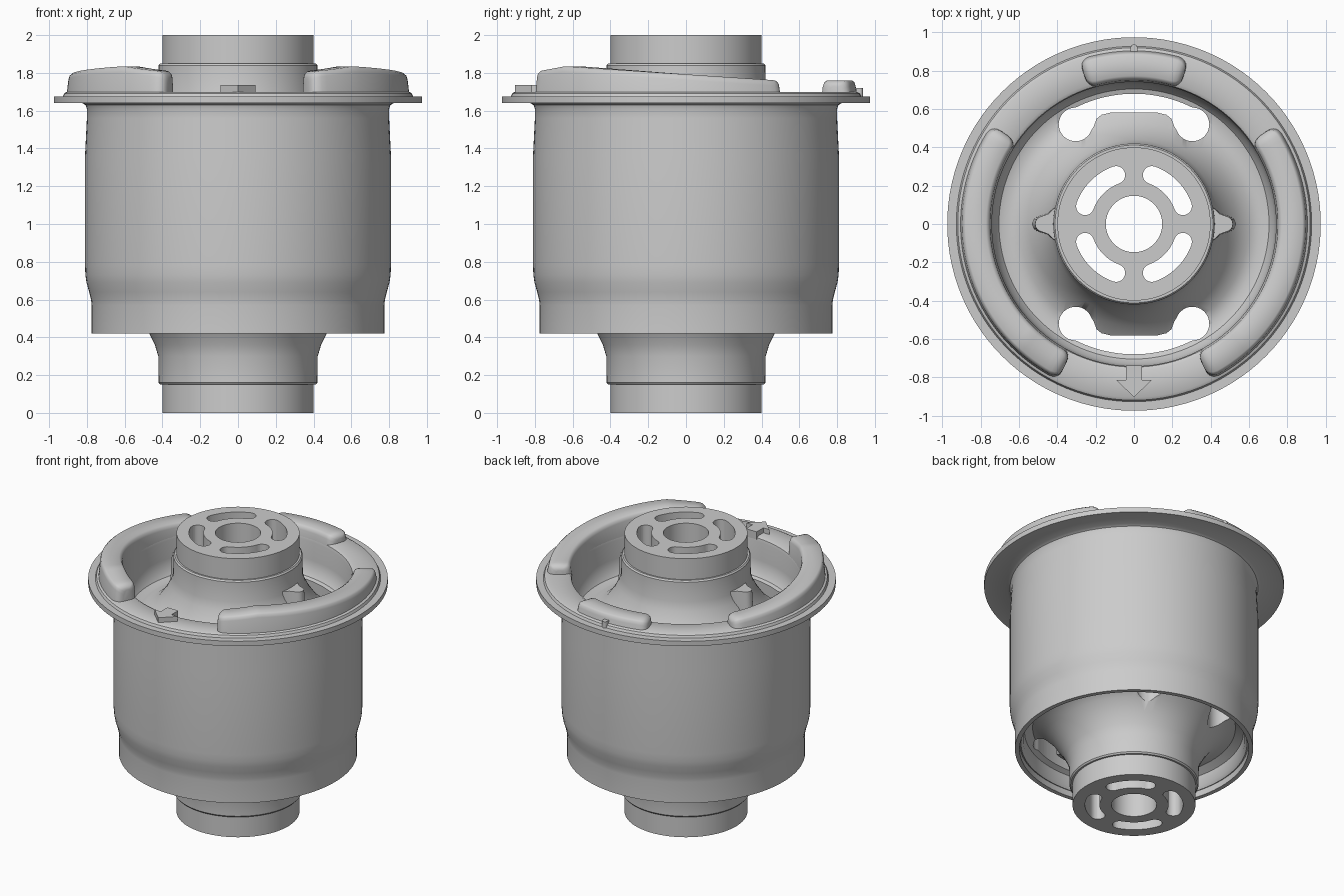
import bpy, bmesh
from math import sin, cos, pi, radians, sqrt

if "Cube" in bpy.data.objects:
    bpy.data.objects.remove(bpy.data.objects["Cube"])

SEG = 112


def finish(name, bm):
    """Turn a bmesh into a named object with outward normals."""
    bmesh.ops.remove_doubles(bm, verts=bm.verts, dist=1e-5)
    bmesh.ops.recalc_face_normals(bm, faces=bm.faces)
    me = bpy.data.meshes.new(name)
    bm.to_mesh(me)
    bm.free()
    ob = bpy.data.objects.new(name, me)
    bpy.context.collection.objects.link(ob)
    return ob


def smooth(ob, angle=35):
    bpy.ops.object.select_all(action='DESELECT')
    ob.select_set(True)
    bpy.context.view_layer.objects.active = ob
    bpy.ops.object.shade_smooth_by_angle(angle=radians(angle))


def lathe(name, profile):
    """Revolve a closed (r, z) profile about z."""
    bm = bmesh.new()
    rings = [[bm.verts.new((r * cos(2 * pi * i / SEG), r * sin(2 * pi * i / SEG), z))
              for r, z in profile] for i in range(SEG)]
    n = len(profile)
    for i in range(SEG):
        a, b = rings[i], rings[(i + 1) % SEG]
        for j in range(n):
            k = (j + 1) % n
            bm.faces.new((a[j], b[j], b[k], a[k]))
    return finish(name, bm)


def prism(bm, outline, z0, z1, taper=1.0):
    lo = [bm.verts.new((x, y, z0)) for x, y in outline]
    hi = [bm.verts.new((x * taper, y * taper, z1)) for x, y in outline]
    n = len(lo)
    bm.faces.new(lo)
    bm.faces.new(hi)
    for i in range(n):
        j = (i + 1) % n
        bm.faces.new((lo[i], lo[j], hi[j], hi[i]))


def arc(cx, cy, r, a0, a1, n):
    return [(cx + r * cos(radians(a0 + (a1 - a0) * i / n)),
             cy + r * sin(radians(a0 + (a1 - a0) * i / n))) for i in range(n + 1)]


def cut(ob, outlines):
    """Cut vertical through-holes of the given outlines."""
    bm = bmesh.new()
    for o in outlines:
        prism(bm, o, -0.5, 2.5)
    cutter = finish("cutter", bm)
    cutter.hide_render = True
    m = ob.modifiers.new("cut", 'BOOLEAN')
    m.operation, m.solver, m.object = 'DIFFERENCE', 'EXACT', cutter
    bpy.context.view_layer.objects.active = ob
    bpy.ops.object.modifier_apply(modifier="cut")
    bpy.data.objects.remove(cutter)


# Outer flanged sleeve
sleeve = lathe("outer_sleeve", [
    (0.745, 0.42), (0.775, 0.42), (0.775, 0.57), (0.778, 0.60), (0.788, 0.64), (0.802, 0.69),
    (0.808, 0.73), (0.81, 0.78), (0.81, 1.36), (0.80, 1.56), (0.80, 1.61), (0.807, 1.63),
    (0.825, 1.64), (0.975, 1.64), (0.975, 1.675), (0.755, 1.675), (0.745, 1.66)])
smooth(sleeve)

# Inner core: round bore and four curved slots
core = lathe("inner_core", [(0.147, 0), (0.40, 0), (0.40, 2), (0.147, 2)])
slots = []
for k in range(4):
    c = 45 + 90 * k
    a0, a1 = c - 25, c + 25
    m, w = 0.272, 0.047
    slots.append(arc(0, 0, m + w, a0, a1, 14)
                 + arc(m * cos(radians(a1)), m * sin(radians(a1)), w, a1, a1 + 180, 10)[1:-1]
                 + arc(0, 0, m - w, a1, a0, 14)
                 + arc(m * cos(radians(a0)), m * sin(radians(a0)), w, a0 + 180, a0 + 360, 10)[1:-1])
cut(core, slots)
smooth(core)

# Rubber body: cones above and below, bore lining and top lip
upper = [(0.39, 1.85), (0.412, 1.85), (0.42, 1.84), (0.422, 1.70), (0.44, 1.64), (0.475, 1.57),
         (0.53, 1.49), (0.60, 1.435), (0.66, 1.42), (0.705, 1.435), (0.73, 1.47)]
lower = [(r, 2 - z) for r, z in reversed(upper[:-2])]
rubber = lathe("rubber_body", upper + [
    (0.742, 1.54), (0.742, 1.67), (0.747, 1.69), (0.765, 1.70), (0.905, 1.70), (0.92, 1.692),
    (0.93, 1.67), (0.76, 1.66), (0.76, 0.47), (0.735, 0.46), (0.72, 0.48), (0.712, 0.55)] + lower)
half = ([(0.12, 0.582), (0.17, 0.57), (0.195, 0.55), (0.21, 0.51)]
        + arc(0.305, 0.52, 0.088, 200, 450, 20) + arc(0, 0, 0.68, 65, 88, 8))
void = half + [(-x, y) for x, y in reversed(half)]
cut(rubber, [void, [(x, -y) for x, y in void]])
smooth(rubber)


# Raised stop lugs on the lip
def lug(name, a0, a1, height):
    bm = bmesh.new()
    rm, rad = 0.825, 0.05
    length = radians(a1 - a0) * rm
    ends = [0, 0.003, 0.009, 0.018, 0.03, 0.05]
    n = max(6, int(length / 0.03))
    steps = ends + [0.05 + (length - 0.1) * i / n for i in range(1, n)]
    steps += [length - e for e in reversed(ends)]
    rows = []
    for s in steps:
        t = radians(a0) + s / rm
        d = max(0, rad - min(s, length - s))
        c = rad - sqrt(max(0, rad * rad - d * d))
        h = height(rm * sin(t)) - 0.6 * c
        a, b = 0.745 + c, 0.908 - c
        sec = [(a, 1.68), (a + 0.006, h - 0.03), (a + 0.013, h - 0.01), (a + 0.028, h),
               (b - 0.028, h), (b - 0.016, h - 0.01), (b - 0.01, h - 0.03), (b, 1.68)]
        rows.append([bm.verts.new((r * cos(t), r * sin(t), z)) for r, z in sec])
    for p, q in zip(rows, rows[1:]):
        for j in range(8):
            k = (j + 1) % 8
            bm.faces.new((p[j], q[j], q[k], p[k]))
    bm.faces.new(rows[0])
    bm.faces.new(rows[-1])
    smooth(finish(name, bm), 40)


def ramp(y):
    return 1.835 - 0.071 * (y + 0.6) if y > -0.6 else 1.835 + 0.2 * (y + 0.6)


lug("right_lug", -64, 35, ramp)
lug("left_lug", 145, 244, ramp)
lug("rear_lug", 71.5, 108.5, lambda y: 1.76)

# Arrow marker at the front and small pip at the back
bm = bmesh.new()
prism(bm, [(-0.043, -0.74), (-0.043, -0.815), (-0.092, -0.815), (0, -0.905),
           (0.092, -0.815), (0.043, -0.815), (0.043, -0.74)], 1.68, 1.735)
finish("arrow_marker", bm)
bm = bmesh.new()
prism(bm, arc(0, 0.92, 0.018, 0, 180, 8) + [(-0.018, 0.90), (0.018, 0.90)], 1.67, 1.72)
finish("rear_pip", bm)

# Side nubs against the upper cone
for name, s in (("right_nub", 1), ("left_nub", -1)):
    bm = bmesh.new()
    prof = [(0.39, -0.11), (0.435, -0.08), (0.46, -0.055)] + arc(0.49, 0, 0.042, -75, 75, 8)
    prof += [(0.46, 0.055), (0.435, 0.08), (0.39, 0.11)]
    prism(bm, [(s * x, y) for x, y in prof], 1.46, 1.72, 0.97)
    smooth(finish(name, bm), 40)
